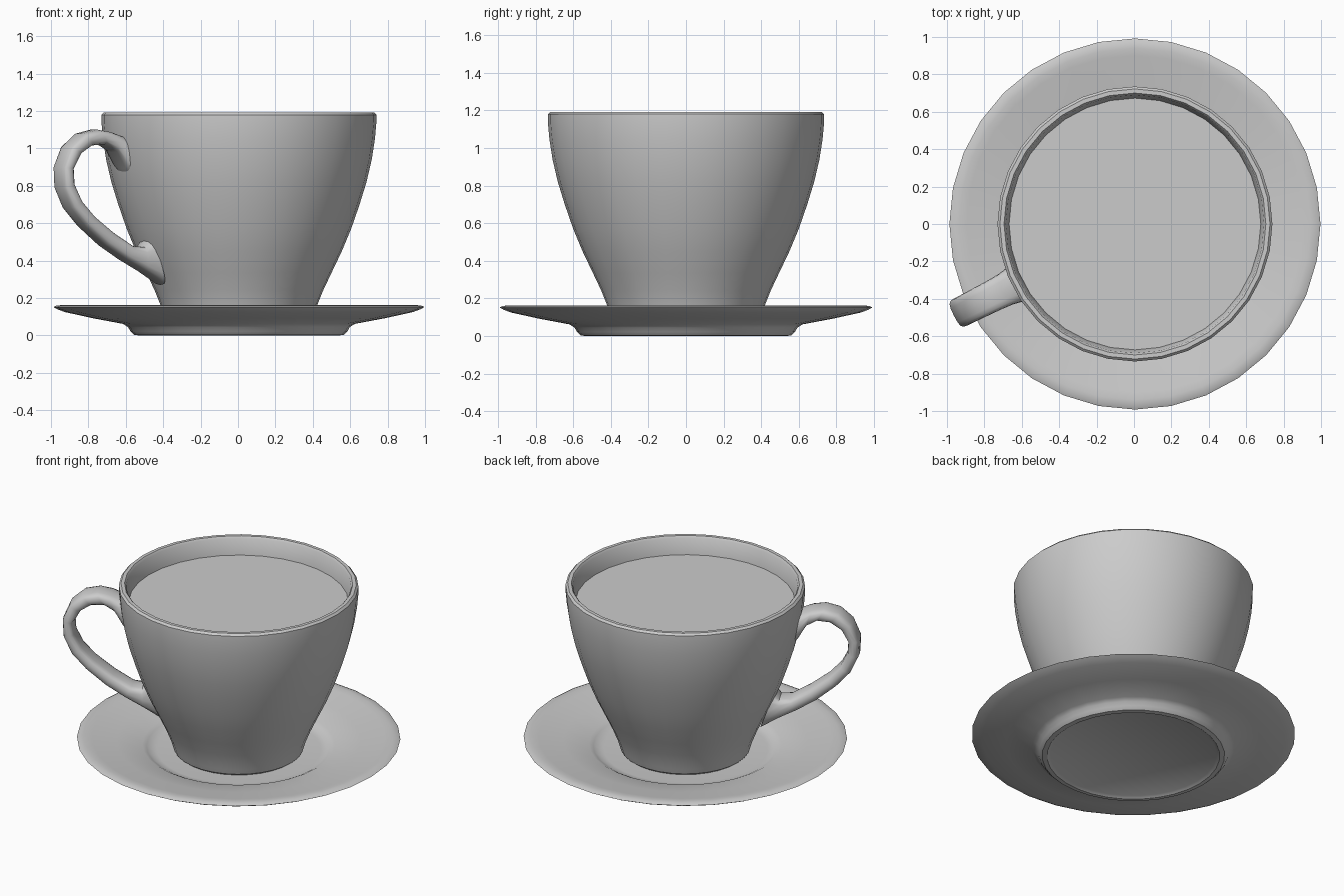
import bpy, bmesh, math

SEGMENTS = 32
CENTRE_X = 0.005


def finish(name, bm, angle):
    bmesh.ops.remove_doubles(bm, verts=bm.verts, dist=0.0001)
    bmesh.ops.recalc_face_normals(bm, faces=bm.faces)
    mesh = bpy.data.meshes.new(name)
    bm.to_mesh(mesh)
    bm.free()
    obj = bpy.data.objects.new(name, mesh)
    bpy.context.collection.objects.link(obj)
    obj.location.x = CENTRE_X
    bpy.ops.object.select_all(action='DESELECT')
    obj.select_set(True)
    bpy.context.view_layer.objects.active = obj
    bpy.ops.object.shade_smooth_by_angle(angle=math.radians(angle))
    return obj


def lathe(name, profile, angle=35):
    bm = bmesh.new()
    verts = [bm.verts.new((r, 0, z)) for r, z in profile]
    edges = [bm.edges.new(pair) for pair in zip(verts, verts[1:])]
    bmesh.ops.spin(bm, geom=verts + edges, cent=(0, 0, 0), axis=(0, 0, 1),
                   angle=math.tau, steps=SEGMENTS, use_duplicate=False)
    return finish(name, bm, angle)


# Saucer: foot ring, sloping underside, rounded lip and central well
lathe("saucer", [
    (0, 0.012), (0.51, 0.012), (0.53, 0.0), (0.56, 0.003), (0.58, 0.022),
    (0.593, 0.045), (0.62, 0.062), (0.78, 0.092), (0.93, 0.125),
    (0.97, 0.14), (0.992, 0.152), (0.975, 0.16), (0.94, 0.163),
    (0.90, 0.157), (0.75, 0.133), (0.59, 0.108), (0.565, 0.095),
    (0.54, 0.08), (0.50, 0.075), (0, 0.075)])

# Cup: outer wall, rolled lip, inner wall and floor
lathe("cup", [
    (0, 0.077), (0.38, 0.077), (0.397, 0.09), (0.408, 0.125),
    (0.42, 0.165), (0.45, 0.24), (0.495, 0.335), (0.55, 0.45),
    (0.60, 0.57), (0.645, 0.70), (0.682, 0.82), (0.71, 0.94),
    (0.727, 1.05), (0.735, 1.14), (0.735, 1.18), (0.722, 1.193),
    (0.70, 1.193), (0.69, 1.18), (0.672, 1.07), (0.65, 0.92),
    (0.59, 0.70), (0.50, 0.47), (0.40, 0.25), (0.34, 0.14), (0, 0.13)])

# Drink filling the cup
lathe("drink_surface", [(0, 1.075), (0.676, 1.075)])

# Handle sections: outer radius, outer z, inner radius, inner z, half width
sections = [
    (0.69, 1.06, 0.65, 0.83, 0.105), (0.735, 1.07, 0.705, 0.89, 0.10),
    (0.79, 1.09, 0.755, 0.98, 0.09), (0.87, 1.102, 0.82, 1.02, 0.085),
    (0.96, 1.08, 0.90, 1.015, 0.083), (1.04, 1.01, 0.97, 0.97, 0.081),
    (1.085, 0.90, 1.015, 0.89, 0.08), (1.08, 0.79, 1.01, 0.81, 0.08),
    (1.03, 0.68, 0.965, 0.72, 0.08), (0.94, 0.58, 0.89, 0.64, 0.08),
    (0.82, 0.48, 0.77, 0.55, 0.08), (0.70, 0.405, 0.655, 0.48, 0.082),
    (0.58, 0.34, 0.59, 0.475, 0.088), (0.47, 0.27, 0.56, 0.52, 0.092)]


def rounded(v):
    return math.copysign(abs(v) ** 0.65, v)


bm = bmesh.new()
SIDES = 16
rings = []
for ro, zo, ri, zi, half in sections:
    ring = []
    for i in range(SIDES):
        a = math.tau * i / SIDES
        t = (1 + rounded(math.cos(a))) / 2
        ring.append(bm.verts.new((ri + (ro - ri) * t,
                                  half * rounded(math.sin(a)),
                                  zi + (zo - zi) * t)))
    rings.append(ring)
for a, b in zip(rings, rings[1:]):
    for i in range(SIDES):
        j = (i + 1) % SIDES
        bm.faces.new((a[i], a[j], b[j], b[i]))
bm.faces.new(rings[0])
bm.faces.new(rings[-1])
handle = finish("handle", bm, 50)
handle.rotation_euler.z = math.radians(180 + 26.8)
